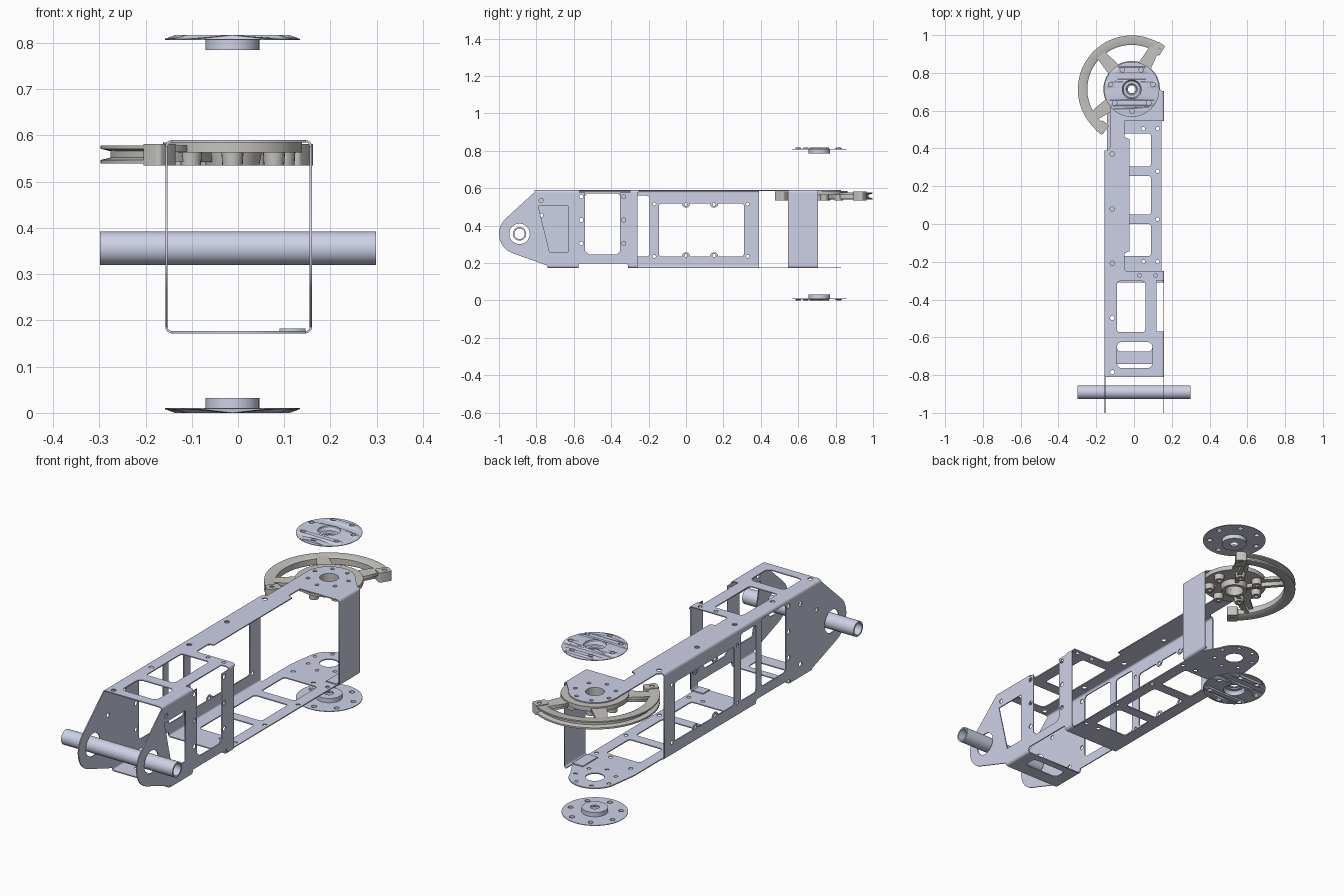
import bpy, bmesh
from math import sin, cos, pi, radians
from mathutils import Matrix, Vector

if "Cube" in bpy.data.objects:
    bpy.data.objects.remove(bpy.data.objects["Cube"])

T, R = 0.005, 0.014                      # sheet thickness, bend radius
XL, XR, ZB, ZT = -0.157, 0.16, 0.172, 0.59
HX, HY = -0.012, 0.713                   # pivot axis


def material(name, col):
    m = bpy.data.materials.new(name)
    m.diffuse_color = (*col, 1)
    m.use_nodes = True
    m.node_tree.nodes["Principled BSDF"].inputs["Base Color"].default_value = m.diffuse_color
    return m


BLUE = material("blue_grey_metal", (0.61, 0.64, 0.79))
GREY = material("cast_grey_metal", (0.56, 0.55, 0.52))
FLAT = Matrix.Identity(4)
SIDE = Matrix(((0, 0, 1, 0), (1, 0, 0, 0), (0, 1, 0, 0), (0, 0, 0, 1)))   # local xy -> world yz
CROSS = Matrix(((1, 0, 0, 0), (0, 0, -1, 0), (0, 1, 0, 0), (0, 0, 0, 1)))  # local xy -> world xz


def add(name, bm, mat, smooth=False):
    bmesh.ops.remove_doubles(bm, verts=bm.verts, dist=1e-5)
    bmesh.ops.recalc_face_normals(bm, faces=bm.faces)
    me = bpy.data.meshes.new(name)
    bm.to_mesh(me)
    bm.free()
    me.materials.append(mat)
    ob = bpy.data.objects.new(name, me)
    bpy.context.collection.objects.link(ob)
    if smooth:
        bpy.ops.object.select_all(action='DESELECT')
        ob.select_set(True)
        bpy.context.view_layer.objects.active = ob
        bpy.ops.object.shade_smooth_by_angle(angle=radians(35))
    return ob


def arc(cx, cy, r, a0=0, a1=360, n=24):
    full = abs(a1 - a0) == 360
    return [(cx + r * cos(radians(a0 + (a1 - a0) * i / n)),
             cy + r * sin(radians(a0 + (a1 - a0) * i / n))) for i in range(n if full else n + 1)]


def rrect(x0, y0, x1, y1, r=0.015):
    c = ((x1 - r, y1 - r, 0), (x0 + r, y1 - r, 90), (x0 + r, y0 + r, 180), (x1 - r, y0 + r, 270))
    return [p for x, y, a in c for p in arc(x, y, r, a, a + 90, 4)]


def plate_bm(outline, holes, offset, thick, plane):
    """Extruded flat profile with holes, centred on offset along the plane normal."""
    cu = bpy.data.curves.new("profile", 'CURVE')
    cu.dimensions, cu.fill_mode, cu.extrude = '2D', 'BOTH', thick / 2
    for loop in [outline] + list(holes):
        s = cu.splines.new('POLY')
        s.points.add(len(loop) - 1)
        for p, q in zip(s.points, loop):
            p.co = (q[0], q[1], 0, 1)
        s.use_cyclic_u = True
    ob = bpy.data.objects.new("profile", cu)
    bpy.context.collection.objects.link(ob)
    me = bpy.data.meshes.new_from_object(ob.evaluated_get(bpy.context.evaluated_depsgraph_get()))
    bm = bmesh.new()
    bm.from_mesh(me)
    bpy.data.objects.remove(ob)
    bpy.data.meshes.remove(me)
    bm.transform(plane @ Matrix.Translation((0, 0, offset)))
    return bm


def plate(name, outline, holes, offset, thick=T, plane=FLAT, mat=BLUE, smooth=False):
    return add(name, plate_bm(outline, holes, offset, thick, plane), mat, smooth)


def lathe(name, profile, centre, a0=0, a1=360, n=48, mat=BLUE, plane=FLAT):
    """Revolve a closed (r, z) profile about z, capping partial turns."""
    bm = bmesh.new()
    rings = [[bm.verts.new((r * cos(radians(a0 + (a1 - a0) * i / n)),
                            r * sin(radians(a0 + (a1 - a0) * i / n)), z)) for r, z in profile]
             for i in range(n + 1)]
    k = len(profile)
    for a, b in zip(rings, rings[1:]):
        for j in range(k):
            bm.faces.new((a[j], a[(j + 1) % k], b[(j + 1) % k], b[j]))
    if a1 - a0 < 360:
        bm.faces.new(rings[0])
        bm.faces.new(rings[-1])
    bm.transform(Matrix.Translation(centre) @ plane)
    return add(name, bm, mat, True)


def bend(name, right, top, y0, y1):
    """Rounded sheet corner along y."""
    cx = XR - R if right else XL + R
    cz = ZT - R if top else ZB + R
    a = {(1, 1): 0, (0, 1): 90, (0, 0): 180, (1, 0): 270}[(right, top)]
    ring = arc(cx, cz, R, a, a + 90, 6) + arc(cx, cz, R - T, a + 90, a, 6)
    plate(name, ring, [], -(y0 + y1) / 2, y1 - y0, CROSS, smooth=True)


# Side panels with rounded ears around the cross tube
AY, AZ = -0.89, 0.356
zt, zb = ZT - R, ZB + R
foot = [(-0.74, zb), (-0.575, zb), (-0.57, 0.198), (-0.315, 0.198), (-0.31, zb)]
ear = [(-0.813, zt)] + arc(AY, AZ, 0.11, 133.8, 250.4, 16)
axle = arc(AY, AZ, 0.055)
rivets = [arc(y, z, 0.011, n=12) for y in (-0.56, -0.333) for z in (0.555, 0.43, 0.305)]

# Big left window with pierced tabs
tab = 0.022
low = [p for c in (0.0, 0.15) for p in arc(c, 0.235, tab, 180, 0, 8)]
high = [p for c in (0.15, 0.0) for p in arc(c, 0.518, tab, 0, -180, 8)]
big = (arc(-0.13, 0.25, 0.015, 180, 270, 4) + low + arc(0.295, 0.25, 0.015, 270, 360, 4)
       + arc(0.295, 0.503, 0.015, 0, 90, 4) + high + arc(-0.13, 0.503, 0.015, 90, 180, 4))
tab_holes = [arc(y, z, 0.009, n=12) for y in (0.0, 0.15) for z in (0.24, 0.513)]
corner_holes = [arc(y, z, 0.009, n=12) for y in (-0.17, 0.33) for z in (0.235, 0.515)]
ear_holes = [arc(y, z, 0.011, n=12) for y, z in ((-0.775, 0.455), (-0.65, 0.53), (-0.65, 0.24))]
plate("left_side_panel", foot + [(0.39, zb), (0.39, zt)] + ear,
      [axle, big, rrect(-0.54, 0.245, -0.352, 0.572, 0.02), rrect(-0.312, 0.235, -0.195, 0.56)]
      + tab_holes + corner_holes + ear_holes + rivets[:3], XL + T / 2, plane=SIDE)
right = (foot + [(-0.26, zb), (-0.26, zt), (-0.30, zt), (-0.352, zt)]
         + [(-0.352, 0.265), (-0.372, 0.245), (-0.52, 0.245), (-0.54, 0.265), (-0.54, zt)] + ear)
plate("right_side_panel", right,
      [axle, [(-0.79, 0.505), (-0.73, 0.26), (-0.63, 0.26), (-0.63, 0.505)],
       arc(-0.775, 0.455 + 0.08, 0.011, n=12)] + rivets, XR - T / 2, plane=SIDE)

# Top plate ending in a pivot pad
xl, xr = XL + R, XR - R
bolts = [270 + i * 360 / 7 for i in range(7)]
pad_holes = [arc(HX + 0.092 * cos(radians(a)), HY + 0.092 * sin(radians(a)), 0.009, n=12) for a in bolts]
hub_hole = arc(HX, HY, 0.042)
top = [(xl, -0.81), (xr, -0.81), (xr, -0.57), (0.12, -0.57), (0.12, -0.30), (xr, -0.30), (xr, -0.25),
       (-0.04, -0.25), (-0.05, -0.24), (-0.05, -0.155), (-0.025, -0.145), (-0.025, 0.45), (-0.05, 0.46),
       (-0.05, 0.545), (xr, 0.545), (xr, 0.705)]
top += arc(HX, HY, 0.115, 30, 180, 20) + [(-0.127, 0.405), (xl, 0.39)]
top_holes = [arc(-0.115, y, 0.012, n=12) for y in (-0.785, -0.497, -0.208, 0.08, 0.37)]
top_holes += [arc(x, -0.272, 0.01, n=12) for x in (0.03, 0.115)]
plate("top_plate", top, [rrect(-0.09, -0.573, 0.06, -0.303), rrect(-0.09, -0.763, 0.097, -0.625, 0.025),
                         hub_hole] + top_holes + pad_holes, ZT - T / 2)

# Bottom plate with three windows and pivot pad, plus the short front floor
bottom = [(xl, -0.31), (xr, -0.31), (xr, 0.66)] + arc(HX, HY, 0.115, 15, 165, 20) + [(xl, 0.60)]
windows = [rrect(-0.09, a, 0.09, b) for a, b in ((-0.17, 0.0), (0.05, 0.255), (0.305, 0.48))]
edge_holes = [arc(0.125, y, 0.01, n=12) for y in (-0.2, 0.025, 0.28, 0.505)]
edge_holes += [arc(x, y, 0.01, n=12) for x, y in ((0.05, 0.505), (-0.09, 0.55), (0.05, -0.2))]
plate("bottom_plate", bottom, windows + edge_holes + [hub_hole] + pad_holes, ZB + T / 2)
plate("front_floor", [(xl, -0.74), (xr, -0.74), (xr, -0.575), (xl, -0.575)],
      [rrect(-0.09, -0.675, 0.097, -0.61, 0.02)], ZB + T / 2)

# Rear strap joining top and bottom, with lower flanges
plate("rear_strap", [(0.545, zb), (0.705, zb), (0.705, zt), (0.545, zt)], [], XR - T / 2, plane=SIDE)
for name, y0, y1 in (("strap_flange", 0.545, 0.66), ("side_panel_flange", -0.31, -0.26)):
    plate(name, [(0.09, y0), (xr, y0), (xr, y1), (0.09, y1)], [], ZB + 1.5 * T)

# Folded corners
for name, r, t, y0, y1 in (("top_left_fold", 0, 1, -0.81, 0.39),
                           ("front_floor_left_fold", 0, 0, -0.74, -0.575),
                           ("bottom_left_fold", 0, 0, -0.31, 0.39),
                           ("top_right_front_fold", 1, 1, -0.81, -0.57),
                           ("top_right_mid_fold", 1, 1, -0.30, -0.25),
                           ("front_floor_right_fold", 1, 0, -0.74, -0.575),
                           ("bottom_right_fold", 1, 0, -0.31, -0.26),
                           ("strap_top_fold", 1, 1, 0.545, 0.705),
                           ("strap_bottom_fold", 1, 0, 0.545, 0.705)):
    bend(name, r, t, y0, y1)

# Cross tube
lathe("cross_tube", [(0.028, -0.298), (0.036, -0.298), (0.036, 0.298), (0.028, 0.298)],
      (0, AY, AZ), plane=Matrix.Rotation(pi / 2, 4, 'Y'))

# Bearing discs, mirrored top and bottom
for tag, flip in (("upper", 1), ("lower", -1)):
    z = (lambda v: v) if flip > 0 else (lambda v: 0.817 - v)
    holes = [arc(HX + 0.115 * cos(radians(a)), HY + 0.115 * sin(radians(a)), 0.012, n=16) for a in bolts]
    bm = plate_bm(arc(HX, HY, 0.146, n=64), [arc(HX, HY, 0.05, n=48)] + holes, 0.8115, 0.011, FLAT)
    for v in bm.verts:
        if (v.co.xy - Vector((HX, HY))).length > 0.135 and v.co.z > 0.812:
            v.co.z = 0.809
        v.co.z = z(v.co.z)
    add(tag + "_bearing_flange", bm, BLUE, True)
    prof = [(0.02, 0.785), (0.058, 0.785), (0.058, 0.807), (0.05, 0.807), (0.044, 0.796), (0.03, 0.796),
            (0.026, 0.791), (0.02, 0.791)]
    lathe(tag + "_bearing_boss", [(r, z(v)) for r, v in prof], (HX, HY, 0))

# Half pulley: grooved rim, hub, spokes and bolt bosses
HUB = (HX, HY, 0)
lathe("pulley_rim", [(0.235, 0.545), (0.245, 0.539), (0.285, 0.539), (0.285, 0.547), (0.264, 0.552),
                     (0.264, 0.566), (0.285, 0.571), (0.285, 0.578), (0.245, 0.578), (0.235, 0.573)],
      HUB, 55, 235, 64, GREY)
plate("pulley_hub", arc(HX, HY, 0.15, n=48), [hub_hole] + pad_holes, 0.574, 0.022, mat=GREY)
lathe("pulley_centre_boss", [(0.042, 0.535), (0.058, 0.535), (0.064, 0.566), (0.042, 0.566)], HUB, mat=GREY)
for i, a in enumerate(bolts):
    c = (HX + 0.115 * cos(radians(a)), HY + 0.115 * sin(radians(a)), 0)
    lathe(f"pulley_bolt_boss_{i + 1}", [(0.009, 0.535), (0.022, 0.535), (0.024, 0.566), (0.009, 0.566)],
          c, n=20, mat=GREY)
for i, a in enumerate((61, 132, 215)):
    m = Matrix.Translation((HX, HY, 0)) @ Matrix.Rotation(radians(a), 4, 'Z')
    plate(f"pulley_spoke_{i + 1}", [(0.12, -0.038), (0.25, -0.026), (0.25, 0.026), (0.12, 0.038)],
          [], 0.571, 0.014, m, GREY)
    plate(f"pulley_spoke_rib_{i + 1}", [(0.06, -0.009), (0.245, -0.009), (0.245, 0.009), (0.06, 0.009)],
          [], 0.555, 0.024, m, GREY)
# Cable anchor lugs at both rim ends
for i, a in enumerate((57, 232)):
    m = Matrix.Translation((HX, HY, 0)) @ Matrix.Rotation(radians(a), 4, 'Z')
    plate(f"cable_anchor_{i + 1}", rrect(0.225, -0.025, 0.288, 0.025, 0.01),
          [arc(0.262, 0, 0.011, n=16)], 0.558, 0.046, m, GREY)
